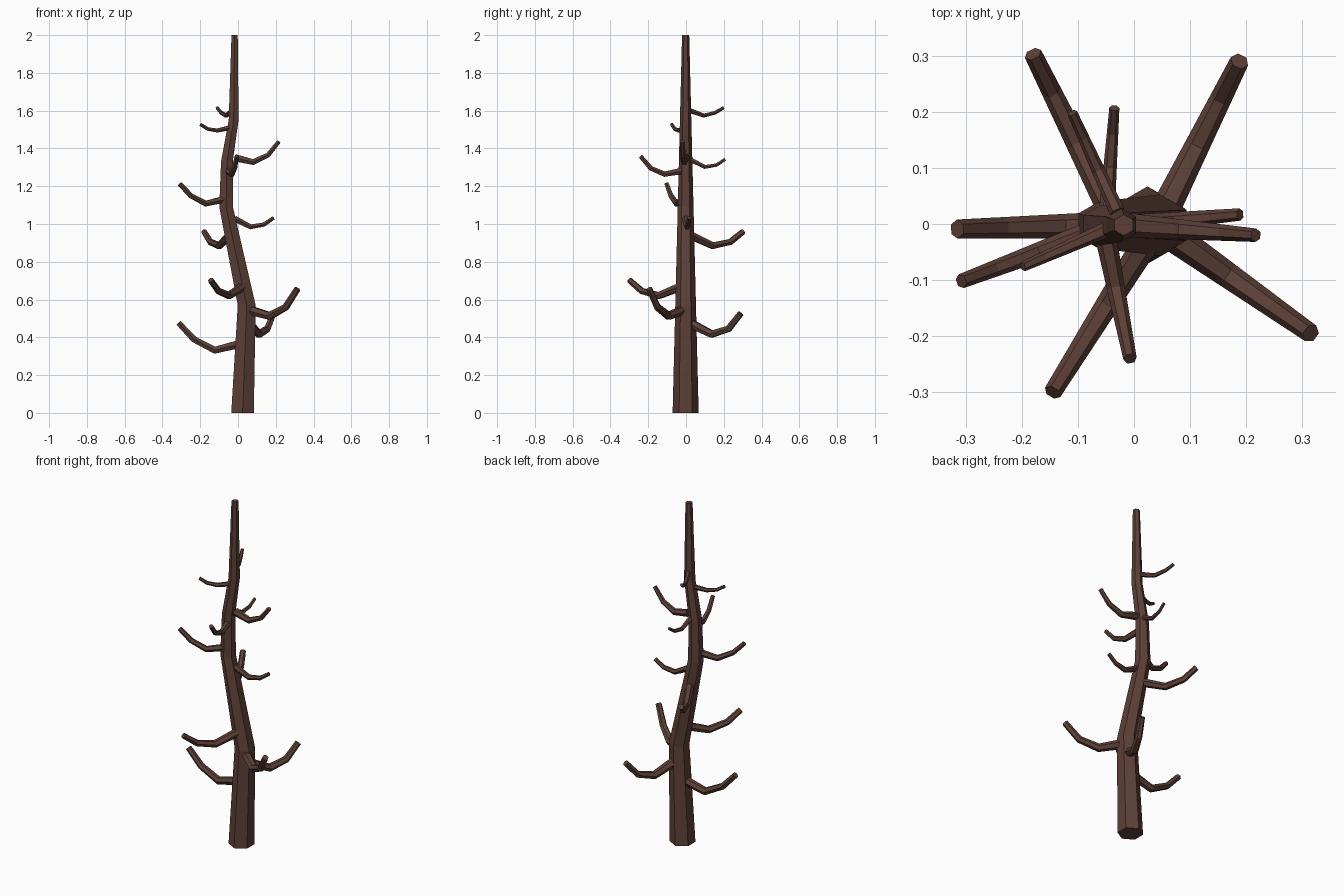
import bpy, bmesh, math
from mathutils import Vector

bark = bpy.data.materials.new("dark brown bark")
bark.diffuse_color = (0.109, 0.051, 0.038, 1)
SIDES = 6


def tube(name, points, radii, level_rings=False):
    """Flat-shaded, capped six-sided tube through points."""
    pts = [Vector(p) for p in points]
    bm = bmesh.new()
    rings = []
    for i, p in enumerate(pts):
        t = (pts[min(i + 1, len(pts) - 1)] - pts[max(i - 1, 0)]).normalized()
        if level_rings:
            side, up = Vector((0, 1, 0)), Vector((-1, 0, 0))
        else:
            side = t.cross(Vector((0, 0, 1))).normalized()
            up = side.cross(t)
        ring = []
        for k in range(SIDES):
            a = 2 * math.pi * k / SIDES
            ring.append(bm.verts.new(p + radii[i] * (math.cos(a) * side + math.sin(a) * up)))
        rings.append(ring)
    for a, b in zip(rings, rings[1:]):
        for k in range(SIDES):
            n = (k + 1) % SIDES
            bm.faces.new((a[k], a[n], b[n], b[k]))
    bm.faces.new(rings[0])
    bm.faces.new(rings[-1])
    bmesh.ops.recalc_face_normals(bm, faces=bm.faces)
    me = bpy.data.meshes.new(name)
    bm.to_mesh(me)
    bm.free()
    me.materials.append(bark)
    ob = bpy.data.objects.new(name, me)
    bpy.context.collection.objects.link(ob)


# Crooked trunk with an even taper
path = [(0.024, 0), (0.046, 0.57), (-0.063, 1.09), (-0.059, 1.33), (-0.023, 1.55), (-0.018, 2)]
tube("trunk", [(x, -0.002, z) for x, z in path],
     [0.069 - 0.025 * z for x, z in path], level_rings=True)

# Branches: start xy, tip xy, heights of the four joints, start and tip radius
branches = [
    ((0.010, 0.000), (-0.315, -0.009), (0.365, 0.332, 0.390, 0.477), 0.025, 0.017),
    ((0.058, 0.030), (0.188, 0.290), (0.470, 0.417, 0.445, 0.527), 0.026, 0.017),
    ((0.066, -0.020), (0.315, -0.195), (0.542, 0.513, 0.560, 0.657), 0.027, 0.017),
    ((0.020, -0.035), (-0.145, -0.300), (0.665, 0.621, 0.645, 0.703), 0.024, 0.016),
    ((-0.045, 0.030), (-0.180, 0.303), (0.937, 0.885, 0.905, 0.960), 0.023, 0.016),
    ((-0.018, -0.002), (0.189, 0.017), (1.028, 0.985, 0.997, 1.033), 0.018, 0.011),
    ((-0.075, -0.014), (-0.308, -0.102), (1.130, 1.108, 1.150, 1.212), 0.020, 0.013),
    ((-0.050, -0.025), (-0.007, -0.240), (1.280, 1.264, 1.295, 1.358), 0.019, 0.012),
    ((-0.048, 0.025), (-0.035, 0.207), (1.340, 1.302, 1.312, 1.343), 0.014, 0.009),
    ((-0.015, -0.002), (0.217, -0.020), (1.350, 1.328, 1.365, 1.437), 0.022, 0.012),
    ((-0.048, -0.010), (-0.198, -0.076), (1.508, 1.495, 1.503, 1.527), 0.014, 0.009),
    ((-0.030, 0.022), (-0.110, 0.198), (1.600, 1.574, 1.589, 1.615), 0.014, 0.009),
]
for n, (s, e, zs, r0, r1) in enumerate(branches, 1):
    pts, radii = [], []
    for f, z in zip((0, 0.41, 0.75, 1), zs):
        pts.append((s[0] + f * (e[0] - s[0]), s[1] + f * (e[1] - s[1]), z))
        radii.append(r0 + f * (r1 - r0))
    tube(f"branch_{n}", pts, radii)
